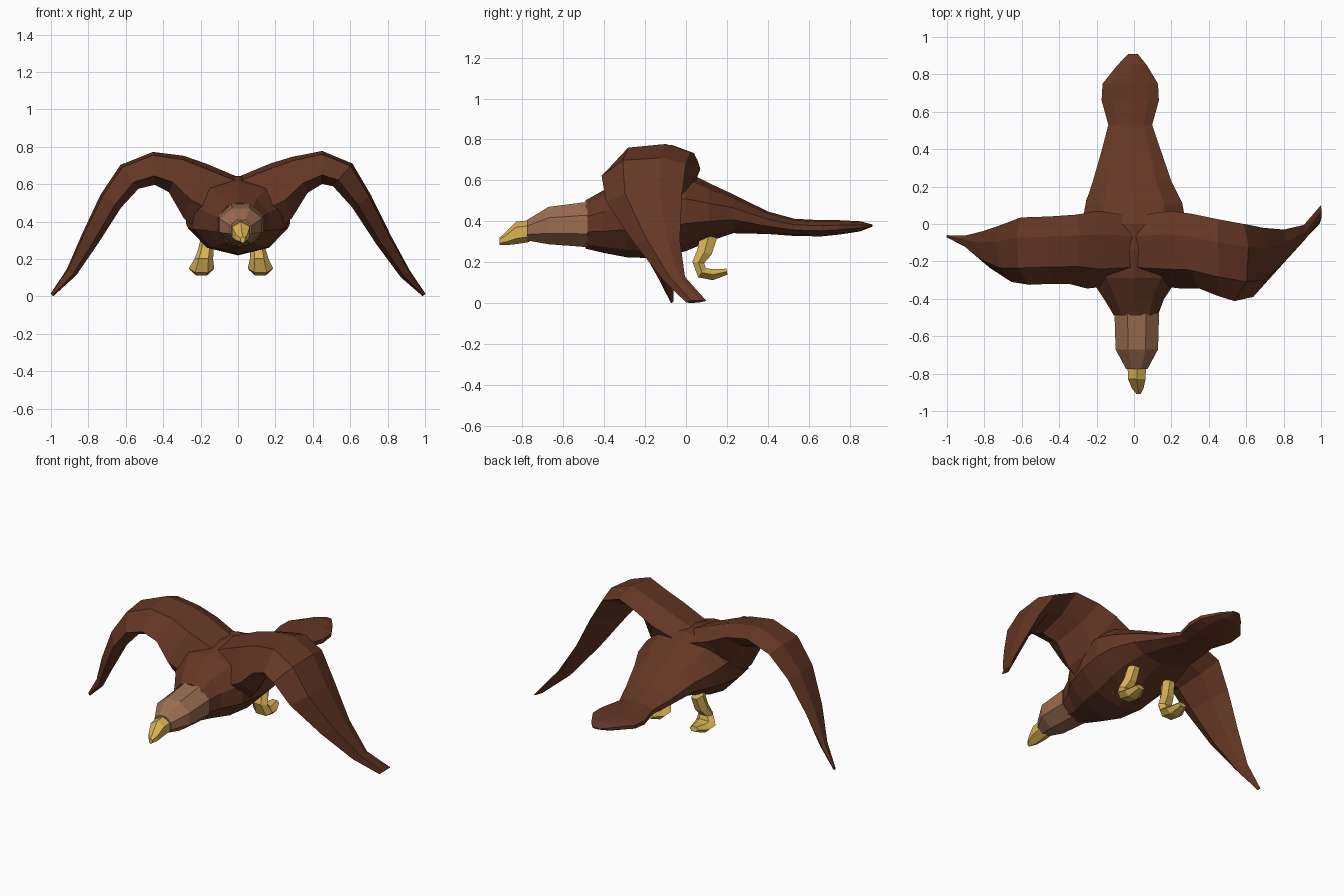
import bpy, bmesh, math
from mathutils import Vector


def material(name, rgb):
    m = bpy.data.materials.new(name)
    m.diffuse_color = (*rgb, 1)
    return m


BROWN = material("dark brown feathers", (0.128, 0.038, 0.018))
TAN = material("light brown feathers", (0.33, 0.155, 0.08))
YELLOW = material("yellow horn", (0.68, 0.44, 0.09))


def loft(name, rings, mat):
    """Skin a list of equal-sized point rings and cap both ends."""
    bm = bmesh.new()
    loops = [[bm.verts.new(p) for p in ring] for ring in rings]
    n = len(loops[0])
    for a, b in zip(loops, loops[1:]):
        for i in range(n):
            j = (i + 1) % n
            bm.faces.new((a[i], a[j], b[j], b[i]))
    bm.faces.new(loops[0])
    bm.faces.new(loops[-1])
    bmesh.ops.recalc_face_normals(bm, faces=bm.faces)
    me = bpy.data.meshes.new(name)
    bm.to_mesh(me)
    bm.free()
    me.materials.append(mat)
    ob = bpy.data.objects.new(name, me)
    bpy.context.collection.objects.link(ob)
    return ob


def ovals(stations, sides):
    """Upright oval rings from (y, x centre, half width, bottom z, top z)."""
    rings = []
    s = (1 / math.cos(math.pi / sides)) ** 0.5
    for y, cx, w, lo, hi in stations:
        ring = []
        for i in range(sides):
            a = 2 * math.pi * (i + 0.5) / sides
            ring.append((cx + w * s * math.cos(a), y,
                         (lo + hi) / 2 + (hi - lo) / 2 * math.sin(a) * s))
        rings.append(ring)
    return rings


# Body running back into the spoon-shaped tail
loft("body_and_tail", ovals([
    (-0.49, 0.01, 0.12, 0.27, 0.50), (-0.40, 0.00, 0.165, 0.25, 0.55),
    (-0.29, 0.00, 0.24, 0.23, 0.61), (-0.14, 0.00, 0.275, 0.225, 0.64),
    (0.00, 0.00, 0.285, 0.26, 0.64), (0.11, 0.00, 0.265, 0.305, 0.585),
    (0.23, -0.01, 0.215, 0.345, 0.53), (0.40, -0.015, 0.16, 0.34, 0.447),
    (0.53, -0.02, 0.12, 0.33, 0.412), (0.66, -0.02, 0.157, 0.328, 0.405),
    (0.75, -0.02, 0.152, 0.337, 0.405), (0.85, -0.01, 0.08, 0.352, 0.40),
    (0.91, -0.005, 0.025, 0.375, 0.385)], 10), BROWN)

# Head and hooked beak
loft("head", ovals([
    (-0.48, 0.015, 0.124, 0.27, 0.50), (-0.67, 0.015, 0.118, 0.285, 0.475),
    (-0.775, 0.015, 0.06, 0.305, 0.41)], 8), TAN)
loft("beak", ovals([
    (-0.765, 0.015, 0.053, 0.303, 0.402), (-0.83, 0.015, 0.05, 0.293, 0.395),
    (-0.88, 0.02, 0.033, 0.286, 0.345), (-0.91, 0.025, 0.012, 0.286, 0.32)], 6), YELLOW)


def wing(name, side, stations):
    """Stations: (distance out, z, front y, back y, half thickness)."""
    rings = []
    for k, (x, z, front, back, t) in enumerate(stations):
        p = stations[max(k - 1, 0)]
        q = stations[min(k + 1, len(stations) - 1)]
        nrm = Vector((p[1] - q[1], q[0] - p[0])).normalized()
        armpit = 0.5 * max(0, 0.33 - x)  # deeper shoulder near the body
        ring = []
        # chord fraction, offset and armpit share: front droops, back rides high
        for f, h, s in ((0, -0.45, 0.4), (0.25, 0.8, 0), (0.7, 1, 0),
                        (1, 0.55, 0), (0.7, -0.35, 1.5), (0.25, -1, 1)):
            d = h * t - s * armpit
            ring.append((side * (x + nrm.x * d), front + (back - front) * f,
                         max(z + nrm.y * d, 0.0)))
        rings.append(ring)
    return loft(name, rings, BROWN)


# Arched wings with different sweep at each tip
root = [(0.0, 0.52, -0.32, 0.04, 0.11), (0.22, 0.59, -0.345, 0.07, 0.13)]
wing("right_wing", 1, root + [
    (0.33, 0.65, -0.345, 0.055, 0.105), (0.45, 0.69, -0.385, 0.025, 0.088),
    (0.56, 0.65, -0.412, 0.0, 0.08), (0.66, 0.51, -0.39, -0.02, 0.06),
    (0.78, 0.30, -0.25, -0.03, 0.045), (0.895, 0.12, -0.11, -0.005, 0.03),
    (0.995, 0.008, 0.0, 0.10, 0.01)])
wing("left_wing", -1, root + [
    (0.33, 0.655, -0.32, 0.05, 0.105), (0.45, 0.685, -0.32, 0.04, 0.088),
    (0.58, 0.64, -0.325, 0.035, 0.08), (0.68, 0.51, -0.31, -0.005, 0.065),
    (0.79, 0.31, -0.235, -0.04, 0.05), (0.89, 0.13, -0.135, -0.062, 0.03),
    (0.995, 0.008, -0.075, -0.06, 0.01)])


def leg(name, top_x, foot_x):
    """C-shaped shank and clenched foot: (y, z, half width, half thickness)."""
    path = [(0.11, 0.33, 0.035, 0.05), (0.09, 0.25, 0.042, 0.042),
            (0.06, 0.20, 0.05, 0.033), (0.078, 0.15, 0.068, 0.034),
            (0.13, 0.14, 0.06, 0.031), (0.20, 0.155, 0.03, 0.017)]
    rings = []
    for k, (y, z, w, t) in enumerate(path):
        p, q = path[max(k - 1, 0)], path[min(k + 1, len(path) - 1)]
        n = Vector((q[1] - p[1], p[0] - q[0])).normalized()
        cx = top_x + (foot_x - top_x) * min(k / 3, 1)
        rings.append([(cx + w * math.cos(a), y + n.x * t * math.sin(a), z + n.y * t * math.sin(a))
                      for a in (i * math.pi / 3 for i in range(6))])
    return loft(name, rings, YELLOW)


leg("right_leg", 0.10, 0.12)
leg("left_leg", -0.16, -0.195)
